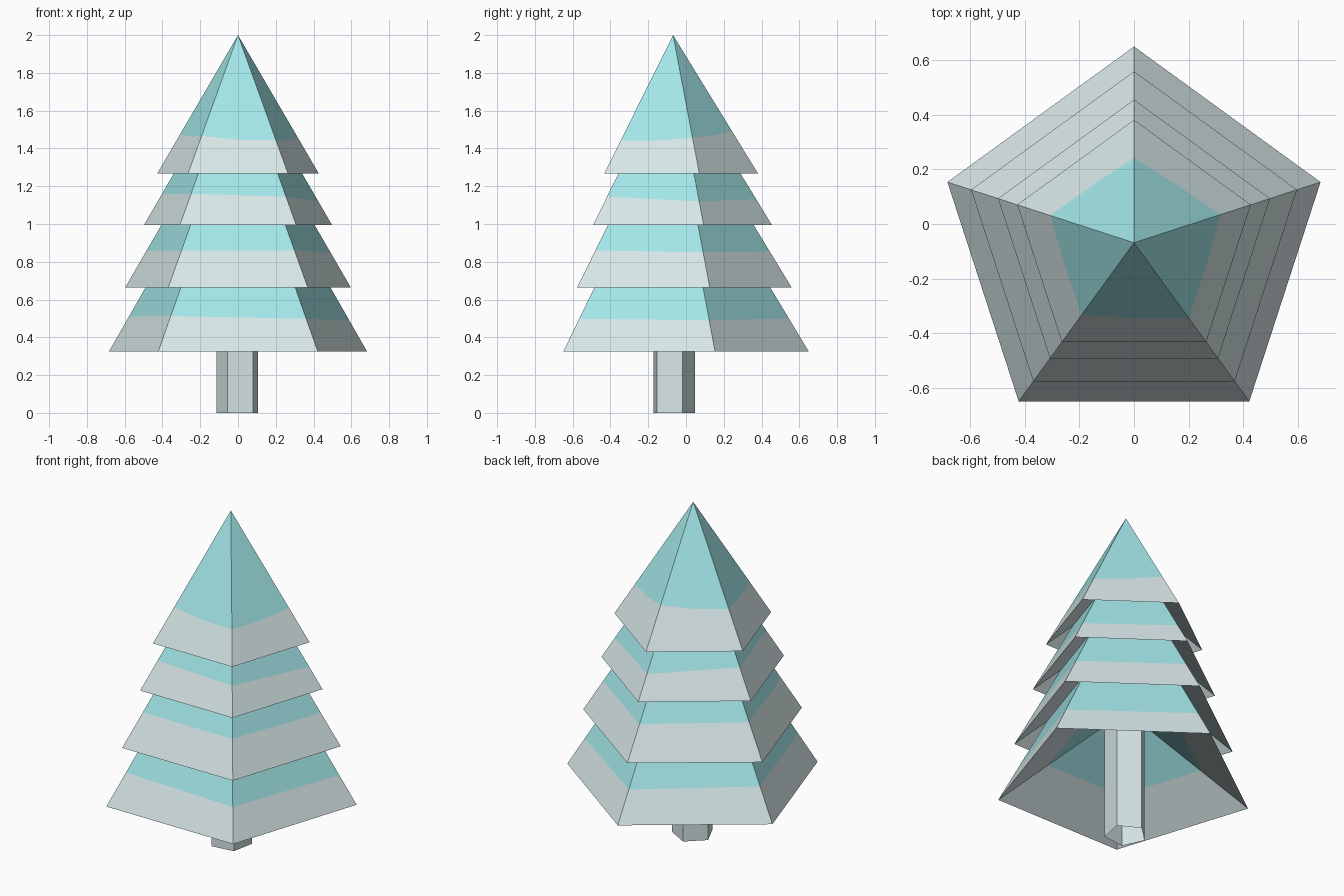
import bpy, bmesh, math

if "Cube" in bpy.data.objects:
    bpy.data.objects.remove(bpy.data.objects["Cube"])

CY = -0.0685  # y of the tree axis


def material(name, rgb):
    def lin(c):
        c /= 255
        return ((c + 0.055) / 1.055) ** 2.4
    m = bpy.data.materials.new(name)
    m.diffuse_color = (*[lin(c) for c in rgb], 1)
    m.use_nodes = True
    m.node_tree.nodes["Principled BSDF"].inputs["Base Color"].default_value = m.diffuse_color
    return m


snow = material("pale_snow", (215, 230, 231))
teal = material("teal_needles", (163, 230, 232))


def finish(bm, name, mats):
    bm.normal_update()
    me = bpy.data.meshes.new(name)
    bm.to_mesh(me)
    bm.free()
    for m in mats:
        me.materials.append(m)
    bpy.context.collection.objects.link(bpy.data.objects.new(name, me))


def ring(bm, base, radius, apex, heights):
    """Ten points on a pentagonal cone: corners and edge midpoints."""
    verts = []
    for i, z in enumerate(heights):
        a = math.pi / 2 + i * math.pi / 5
        r = radius * (apex - z) / (apex - base)
        if i % 2:
            r *= math.cos(math.pi / 5)
        verts.append(bm.verts.new((r * math.cos(a), CY + r * math.sin(a), z)))
    return verts


def tier(name, base, radius, apex, corners, dip=0.0):
    """Five-sided cone with a snowy lower band and a hollow underside.
    corners: snow line at back, left, front left, front right, right."""
    bm = bmesh.new()
    line = []
    for i in range(5):
        line += [corners[i], (corners[i] + corners[(i + 1) % 5]) / 2 - dip]
    low = ring(bm, base, radius, apex, [base] * 10)
    # Outer shell, then the shallower hollow seen from below
    hollow = base + 0.64 * radius
    inner_line = [base + 0.39 * (hollow - base)] * 10
    for peak, heights, flip in ((apex, line, False), (hollow, inner_line, True)):
        cut = ring(bm, base, radius, peak, heights)
        top = bm.verts.new((0, CY, peak))
        for i in range(10):
            j = (i + 1) % 10
            for pts, mat in (((low[i], low[j], cut[j], cut[i]), 0),
                             ((cut[i], cut[j], top), 1)):
                bm.faces.new(pts[::-1] if flip else pts).material_index = mat
    finish(bm, name, (snow, teal))


# Foliage tiers, top to bottom
tier("top_tier", 1.267, 0.45, 2.0, (1.495, 1.475, 1.467, 1.443, 1.458), 0.009)
tier("upper_tier", 0.994, 0.524, 1.853, (1.13, 1.16, 1.16, 1.145, 1.12))
tier("lower_tier", 0.664, 0.628, 1.695, (0.855, 0.86, 0.86, 0.86, 0.85))
tier("bottom_tier", 0.324, 0.719, 1.52, (0.50, 0.51, 0.513, 0.498, 0.49))

# Trunk: open five-sided tube, turned against the foliage
bm = bmesh.new()
R, H = 0.117, 0.75
ends = [[bm.verts.new((R * math.cos(math.radians(25 + 72 * i)),
                       CY + R * math.sin(math.radians(25 + 72 * i)), z))
         for i in range(5)] for z in (0, H)]
for i in range(5):
    j = (i + 1) % 5
    bm.faces.new((ends[0][i], ends[0][j], ends[1][j], ends[1][i]))
finish(bm, "trunk", (snow,))
